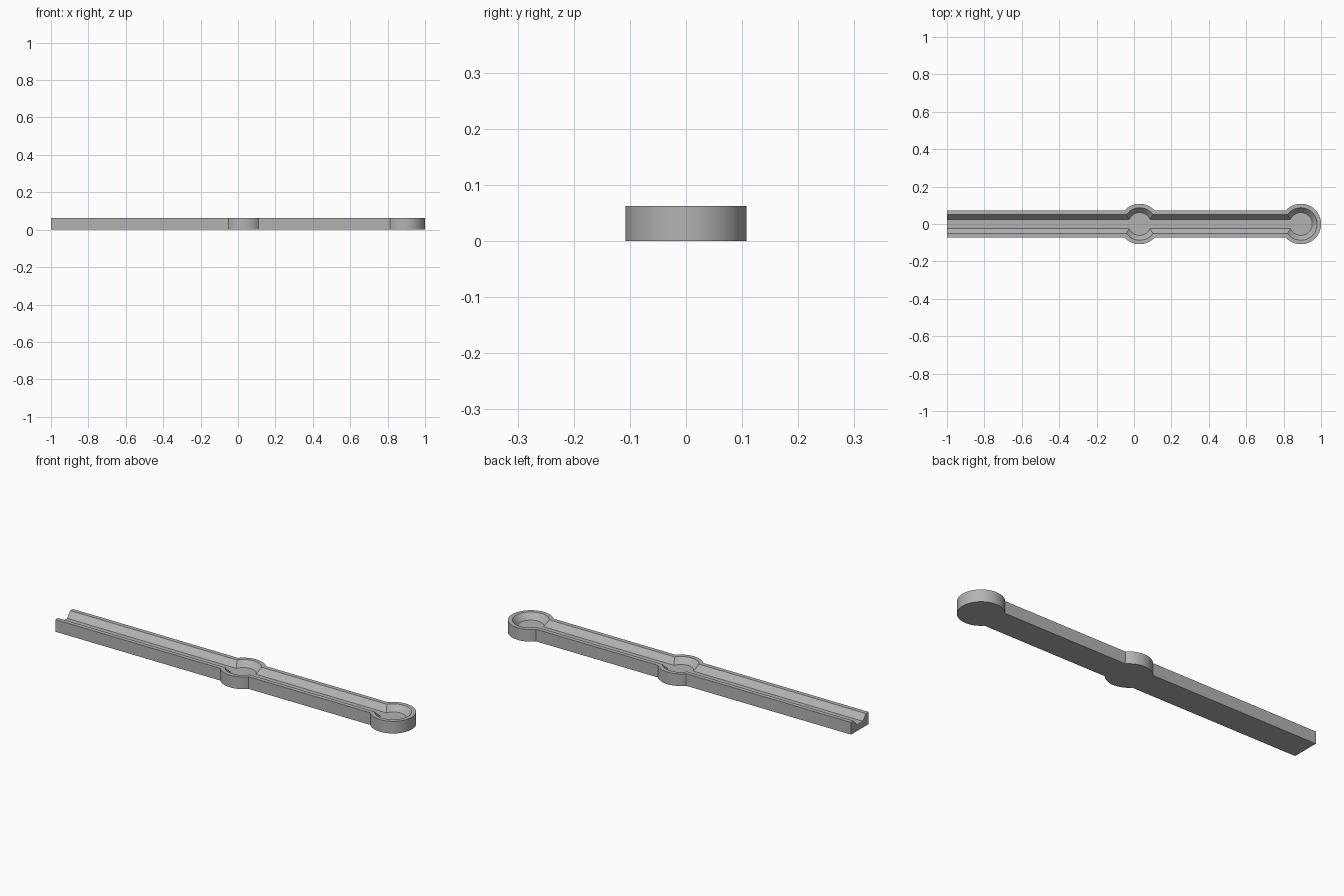
import bpy, bmesh, math

cube = bpy.data.objects.get("Cube")
if cube:
    bpy.data.objects.remove(cube, do_unlink=True)

END_X, MID_X, TIP_X = -1.0, 0.03, 0.892
HEIGHT, FLOOR = 0.063, 0.033


def arc(cx, r, start, end, steps):
    return [(cx + r * math.cos(start + (end - start) * i / steps),
             r * math.sin(start + (end - start) * i / steps))
            for i in range(steps + 1)]


def outline(half, r):
    """Open-ended bar outline with a round boss mid-way and one at the tip."""
    a = math.asin(half / r)
    pi = math.pi
    return ([(END_X, -half)]
            + arc(MID_X, r, pi + a, 2 * pi - a, 24)
            + arc(TIP_X, r, a - pi, pi - a, 64)
            + arc(MID_X, r, a, pi - a, 24)
            + [(END_X, half)])


# Grey material
grey = bpy.data.materials.new("grey")
grey.use_nodes = True
colour = (0.45, 0.45, 0.45, 1)
grey.diffuse_color = colour
grey.node_tree.nodes["Principled BSDF"].inputs["Base Color"].default_value = colour

# Outline levels: base, outer top edge, inner rim, channel floor
bm = bmesh.new()
levels = [(0.072, 0.108, 0), (0.072, 0.108, HEIGHT),
          (0.05, 0.087, HEIGHT), (0.024, 0.061, FLOOR)]
loops = [[bm.verts.new((x, y, z)) for x, y in outline(half, r)]
         for half, r, z in levels]

# Outer wall, flat rim and sloped channel wall
for low, high in zip(loops, loops[1:]):
    for i in range(len(low) - 1):
        bm.faces.new((low[i], low[i + 1], high[i + 1], high[i]))

# Underside, channel floor and open end
bm.faces.new(loops[0][::-1])
bm.faces.new(loops[-1])
bm.faces.new([l[0] for l in loops] + [l[-1] for l in reversed(loops)])
bmesh.ops.recalc_face_normals(bm, faces=bm.faces)

mesh = bpy.data.meshes.new("channel_bar")
bm.to_mesh(mesh)
bm.free()
mesh.materials.append(grey)
bar = bpy.data.objects.new("channel_bar", mesh)
bpy.context.collection.objects.link(bar)

# Smooth round walls, sharp edges kept
bpy.ops.object.select_all(action='DESELECT')
bar.select_set(True)
bpy.context.view_layer.objects.active = bar
bpy.ops.object.shade_smooth_by_angle(angle=math.radians(25))
